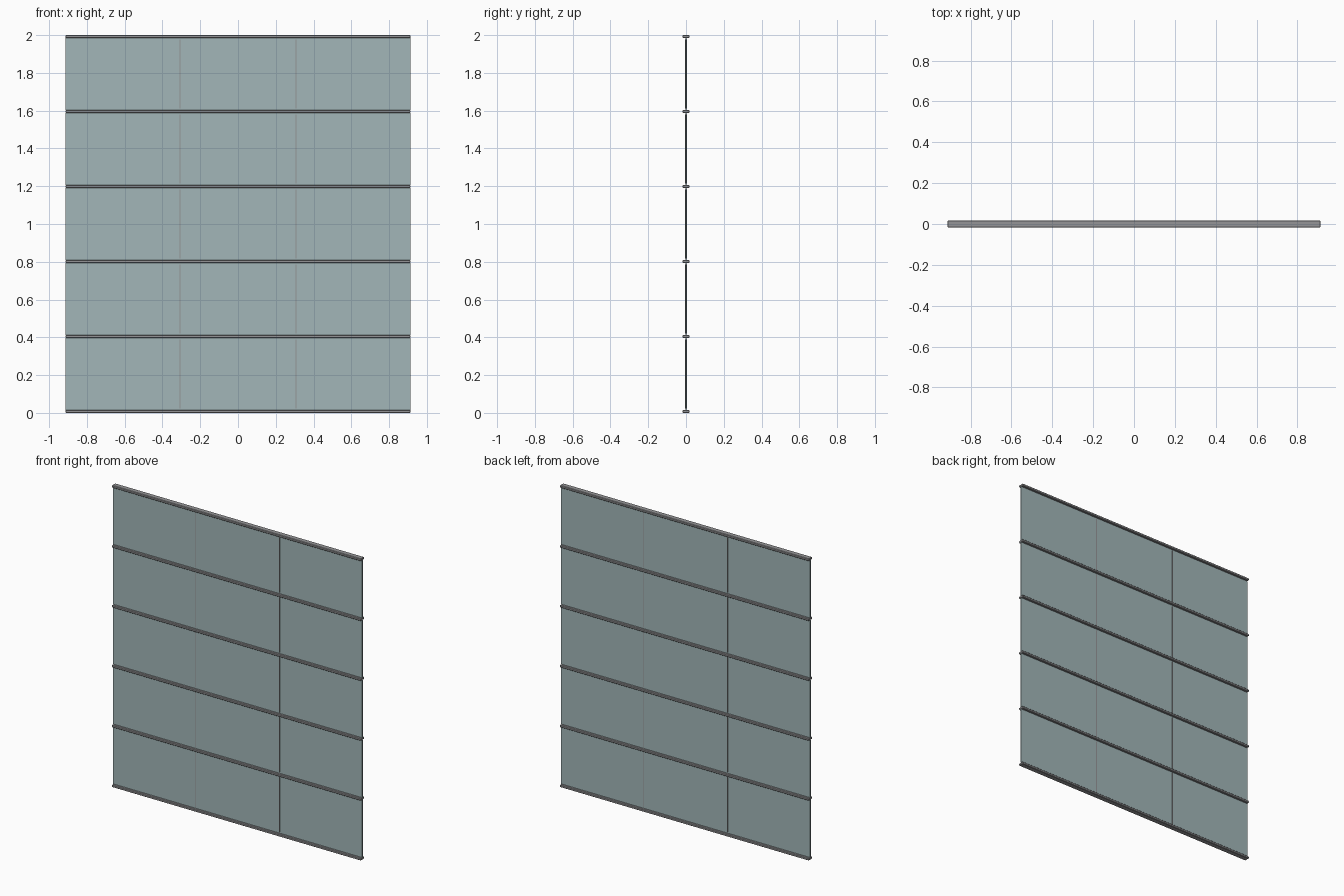
import bpy

if "Cube" in bpy.data.objects:
    bpy.data.objects.remove(bpy.data.objects["Cube"])

HALF_W = 0.913
RAIL_H = 0.016
RAIL_D = 0.036
PITCH = (2.0 - RAIL_H) / 5


def material(name, color):
    m = bpy.data.materials.new(name)
    m.diffuse_color = color
    m.use_nodes = True
    m.node_tree.nodes["Principled BSDF"].inputs["Base Color"].default_value = m.diffuse_color
    return m


def box(name, center, size, mat, bevel=0.0):
    bpy.ops.mesh.primitive_cube_add(size=1, location=center)
    ob = bpy.context.object
    ob.name = name
    ob.scale = size
    bpy.ops.object.transform_apply(location=False, rotation=False, scale=True)
    ob.data.materials.append(mat)
    if bevel:
        mod = ob.modifiers.new("edge_bevel", 'BEVEL')
        mod.width = bevel
        mod.segments = 1
    return ob


glass = material("glass", (0.36, 0.47, 0.48, 1))
metal = material("metal", (0.30, 0.30, 0.31, 1))

# Horizontal rails
for i in range(6):
    box("rail", (0, 0, RAIL_H / 2 + i * PITCH), (2 * HALF_W, RAIL_D, RAIL_H), metal, 0.003)

# Glass panes and the vertical seam bars between them
pane_w = 2 * HALF_W / 3
for row in range(5):
    z = RAIL_H / 2 + (row + 0.5) * PITCH
    for col in (-1, 0, 1):
        box("glass_pane", (col * pane_w, 0, z), (pane_w, 0.006, PITCH - RAIL_H), glass)
    for side in (-1, 1):
        box("seam_bar", (side * 0.307, 0, z), (0.005, 0.010, PITCH - 0.032), metal)
